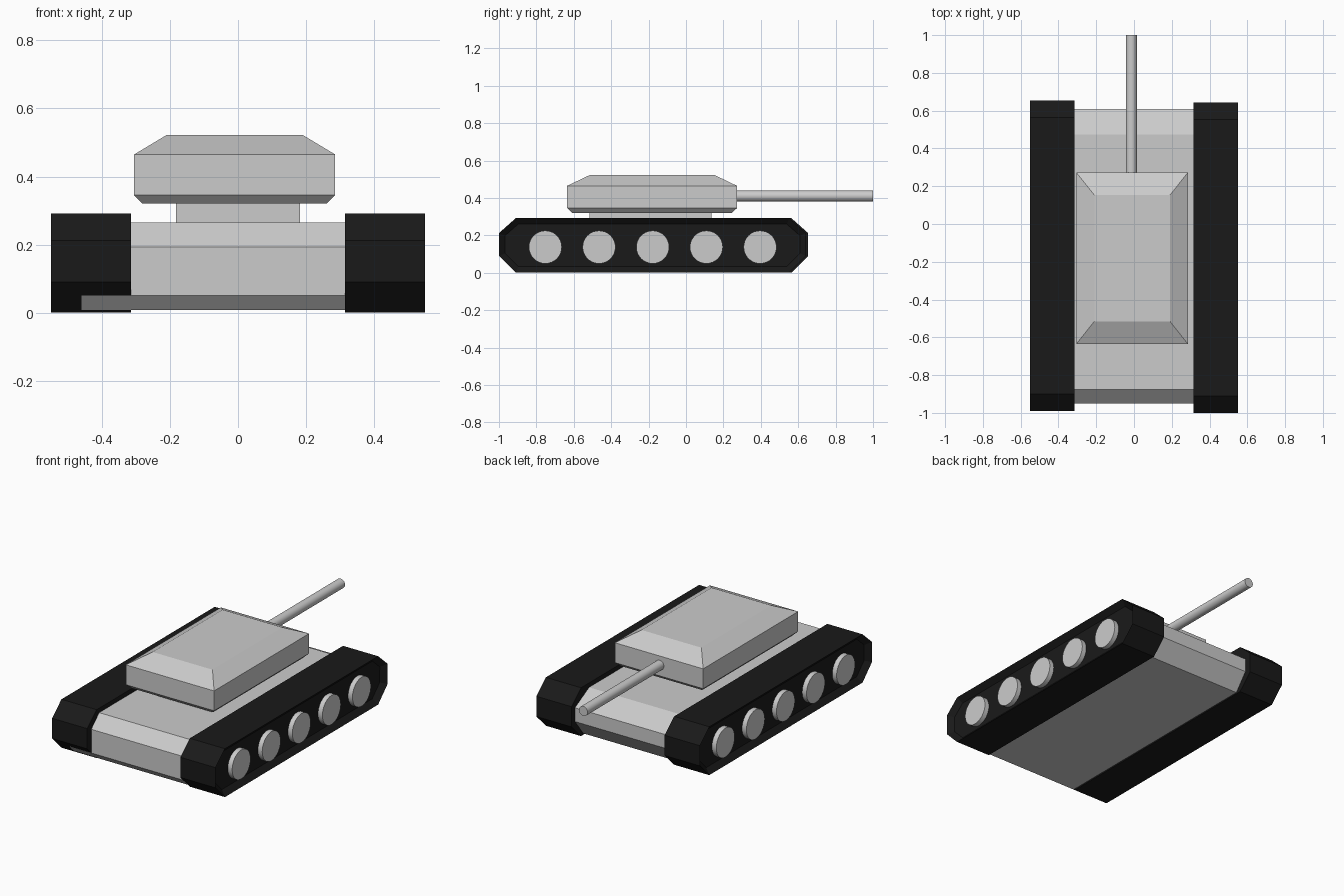
import bpy, bmesh, math
from mathutils import Matrix

if "Cube" in bpy.data.objects:
    bpy.data.objects.remove(bpy.data.objects["Cube"])


def finish(bm, name, mat=None):
    bmesh.ops.recalc_face_normals(bm, faces=bm.faces)
    me = bpy.data.meshes.new(name)
    bm.to_mesh(me)
    bm.free()
    ob = bpy.data.objects.new(name, me)
    bpy.context.collection.objects.link(ob)
    if mat:
        me.materials.append(mat)
    return ob


def loft(rings):
    """Closed solid skinned through rings with equal point counts."""
    bm = bmesh.new()
    loops = [[bm.verts.new(p) for p in r] for r in rings]
    n = len(loops[0])
    for a, b in zip(loops, loops[1:]):
        for i in range(n):
            j = (i + 1) % n
            bm.faces.new((a[i], a[j], b[j], b[i]))
    caps = [bm.faces.new(loops[0][::-1]), bm.faces.new(loops[-1])]
    bmesh.ops.recalc_face_normals(bm, faces=bm.faces)
    return bm, caps


def side_prism(profile, x0, x1):
    """Extrude a (y, z) profile across x."""
    return loft([[(x, y, z) for y, z in profile] for x in (x0, x1)])


def rect(x0, x1, y0, y1, z):
    return [(x0, y0, z), (x1, y0, z), (x1, y1, z), (x0, y1, z)]


def cylinder(name, radius, depth, centre, axis, sides=32):
    bm = bmesh.new()
    rot = Matrix.Rotation(math.pi / 2, 4, axis)
    bmesh.ops.create_cone(bm, cap_ends=True, segments=sides, radius1=radius,
                          radius2=radius, depth=depth,
                          matrix=Matrix.Translation(centre) @ rot)
    ob = finish(bm, name)
    bpy.ops.object.select_all(action='DESELECT')
    ob.select_set(True)
    bpy.context.view_layer.objects.active = ob
    bpy.ops.object.shade_smooth_by_angle()
    return ob


black = bpy.data.materials.new("track_black")
black.diffuse_color = (0.01, 0.01, 0.01, 1)
black.use_nodes = True
black.node_tree.nodes["Principled BSDF"].inputs["Base Color"].default_value = black.diffuse_color

# Hull with sloped front and rear plates
hull = [(-0.91, 0.008), (-0.95, 0.05), (-0.95, 0.193), (-0.875, 0.265),
        (0.475, 0.265), (0.61, 0.193), (0.61, 0.11), (0.53, 0.008)]
finish(side_prism(hull, -0.46, 0.46)[0], "hull")

# Turret ring block under the turret
finish(loft([rect(-0.182, 0.182, -0.515, 0.135, z) for z in (0.25, 0.33)])[0],
       "turret_neck")

# Turret with chamfered bottom and sloped roof edges
finish(loft([rect(-0.28, 0.26, -0.61, 0.245, 0.32),
             rect(-0.305, 0.285, -0.635, 0.272, 0.345),
             rect(-0.305, 0.285, -0.635, 0.272, 0.465),
             rect(-0.21, 0.19, -0.515, 0.153, 0.522)])[0], "turret")

# Gun barrel
cylinder("gun_barrel", 0.029, 0.76, (-0.014, 0.62, 0.41), 'X')

# Tracks with a recessed outer side, and the road wheels inside the recess
track = [(-0.91, 0), (-1.0, 0.09), (-1.0, 0.212), (-0.91, 0.292),
         (0.552, 0.292), (0.642, 0.212), (0.642, 0.09), (0.552, 0)]
for side, shift, label in ((1, 0, "right"), (-1, 0.011, "left")):
    profile = [(y + shift, z) for y, z in track]
    bm, caps = side_prism(profile, side * 0.315, side * 0.55)
    bmesh.ops.inset_individual(bm, faces=[caps[1]], thickness=0.035, depth=-0.03)
    finish(bm, label + "_track", black)
    for i in range(5):
        y = -0.752 + 0.287 * i + shift
        cylinder(f"{label}_wheel_{i + 1}", 0.088, 0.05,
                 (side * 0.524, y, 0.137), 'Y')
